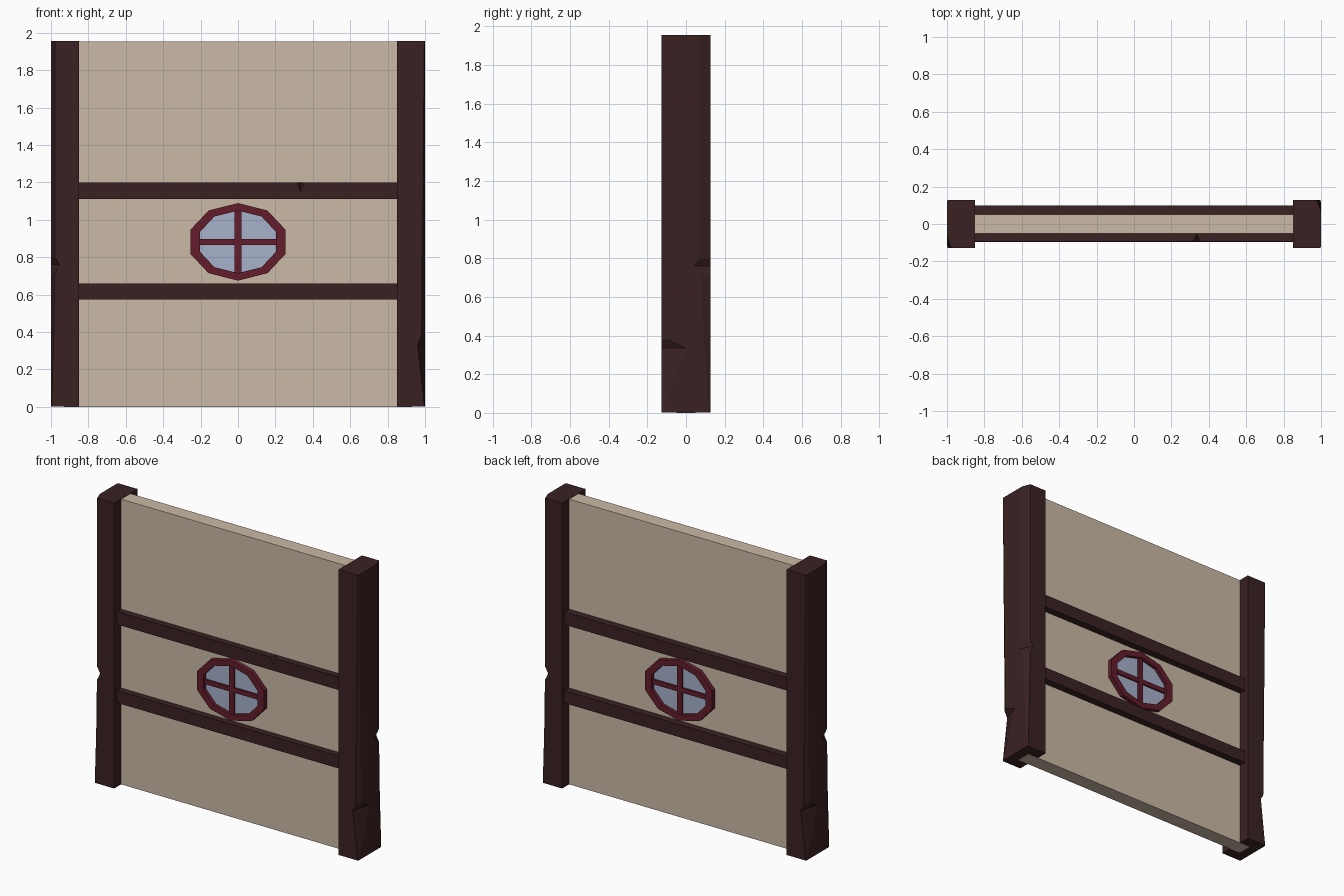
import bpy, bmesh, math

cube = bpy.data.objects.get("Cube")
if cube:
    bpy.data.objects.remove(cube, do_unlink=True)


def material(name, rgb):
    m = bpy.data.materials.new(name)
    m.use_nodes = True
    m.diffuse_color = (*rgb, 1)
    m.node_tree.nodes["Principled BSDF"].inputs["Base Color"].default_value = (*rgb, 1)
    return m


PLASTER = material("beige plaster", (0.60, 0.49, 0.385))
TIMBER = material("dark timber", (0.042, 0.0155, 0.0165))
FRAME = material("red painted wood", (0.125, 0.0125, 0.025))
GLASS = material("pale blue glass", (0.38, 0.44, 0.60))


def loft(name, sections, mat, wrap=False):
    """Skin a list of equal-length cross-sections, capped or joined in a ring."""
    bm = bmesh.new()
    rings = [[bm.verts.new(p) for p in s] for s in sections]
    n = len(rings[0])
    pairs = list(zip(rings, rings[1:]))
    if wrap:
        pairs.append((rings[-1], rings[0]))
    else:
        bm.faces.new(rings[0])
        bm.faces.new(rings[-1])
    for a, b in pairs:
        for i in range(n):
            j = (i + 1) % n
            bm.faces.new((a[i], a[j], b[j], b[i]))
    bmesh.ops.recalc_face_normals(bm, faces=bm.faces[:])
    mesh = bpy.data.meshes.new(name)
    bm.to_mesh(mesh)
    bm.free()
    mesh.materials.append(mat)
    obj = bpy.data.objects.new(name, mesh)
    bpy.context.collection.objects.link(obj)
    return obj


def box(name, x0, x1, y0, y1, z0, z1, mat):
    return loft(name, [[(x0, y0, z), (x1, y0, z), (x1, y1, z), (x0, y1, z)]
                       for z in (z0, z1)], mat)


# Plaster panel
HALF, TOP = 0.05, 1.955
box("wall_panel", -0.93, 0.93, -HALF, HALF, 0, TOP - 0.002, PLASTER)

# Corner posts: height, front corner chip (x, y), back corner chip (x, y)
POST = [(0.001, .004, .006, .004, .01),
        (0.335, .04, .125, .014, .03),
        (0.38, .018, .03, .015, .035),
        (0.71, .016, .026, .02, .05),
        (0.76, .016, .026, .045, .09),
        (0.80, .015, .025, .022, .06),
        (TOP, .004, .006, .022, .06)]


def post(name, side):
    inner, outer, depth = 0.85, 1.0, 0.127
    sections = []
    for z, fx, fy, bx, by in POST:
        outline = [(inner, -depth), (outer - fx, -depth), (outer, -depth + fy),
                   (outer, depth - by), (outer - bx, depth), (inner, depth)]
        sections.append([(side * x, side * y, z) for x, y in outline])
    return loft(name, sections, TIMBER)


post("left_post", 1)
post("right_post", -1)


# Horizontal beams on both sides
def beam(name, z0, z1, y0, y1, notch=None):
    if notch is None:
        return box(name, -0.87, 0.87, y0, y1, z0, z1, TIMBER)
    cuts = [(-0.87, .001, .001), (notch - .02, .001, .001), (notch, .043, .05),
            (notch + .02, .001, .001), (0.87, .001, .001)]
    return loft(name, [[(x, y0, z0), (x, y0, z1 - dz), (x, y0 + dy, z1),
                        (x, y1, z1), (x, y1, z0)] for x, dy, dz in cuts], TIMBER)


beam("front_upper_beam", 1.112, 1.2, -0.095, -0.045, notch=0.335)
beam("front_lower_beam", 0.575, 0.66, -0.095, -0.045)
beam("back_upper_beam", 1.112, 1.2, 0.045, 0.10)
beam("back_lower_beam", 0.575, 0.66, 0.045, 0.10)

# Ten-sided window through the wall
CENTRE, SIDES = 0.882, 10


def rim(rx, rz, y):
    angles = [math.tau * i / SIDES for i in range(SIDES)]
    return [(rx * math.sin(a), y, CENTRE + rz * math.cos(a)) for a in angles]


def window_frame(rx, rz, width, y):
    loops = [rim(rx, rz, -y), rim(rx - width, rz - width * 0.75, -y),
             rim(rx - width, rz - width * 0.75, y), rim(rx, rz, y)]
    return loft("window_frame", list(zip(*loops)), FRAME, wrap=True)


window_frame(0.268, 0.207, 0.053, 0.08)
loft("window_glass", [rim(0.23, 0.18, y) for y in (-0.056, 0.056)], GLASS)
box("vertical_glazing_bar", -0.018, 0.018, -0.07, 0.07,
    CENTRE - 0.17, CENTRE + 0.17, FRAME)
box("horizontal_glazing_bar", -0.21, 0.21, -0.068, 0.068,
    CENTRE - 0.016, CENTRE + 0.016, FRAME)
